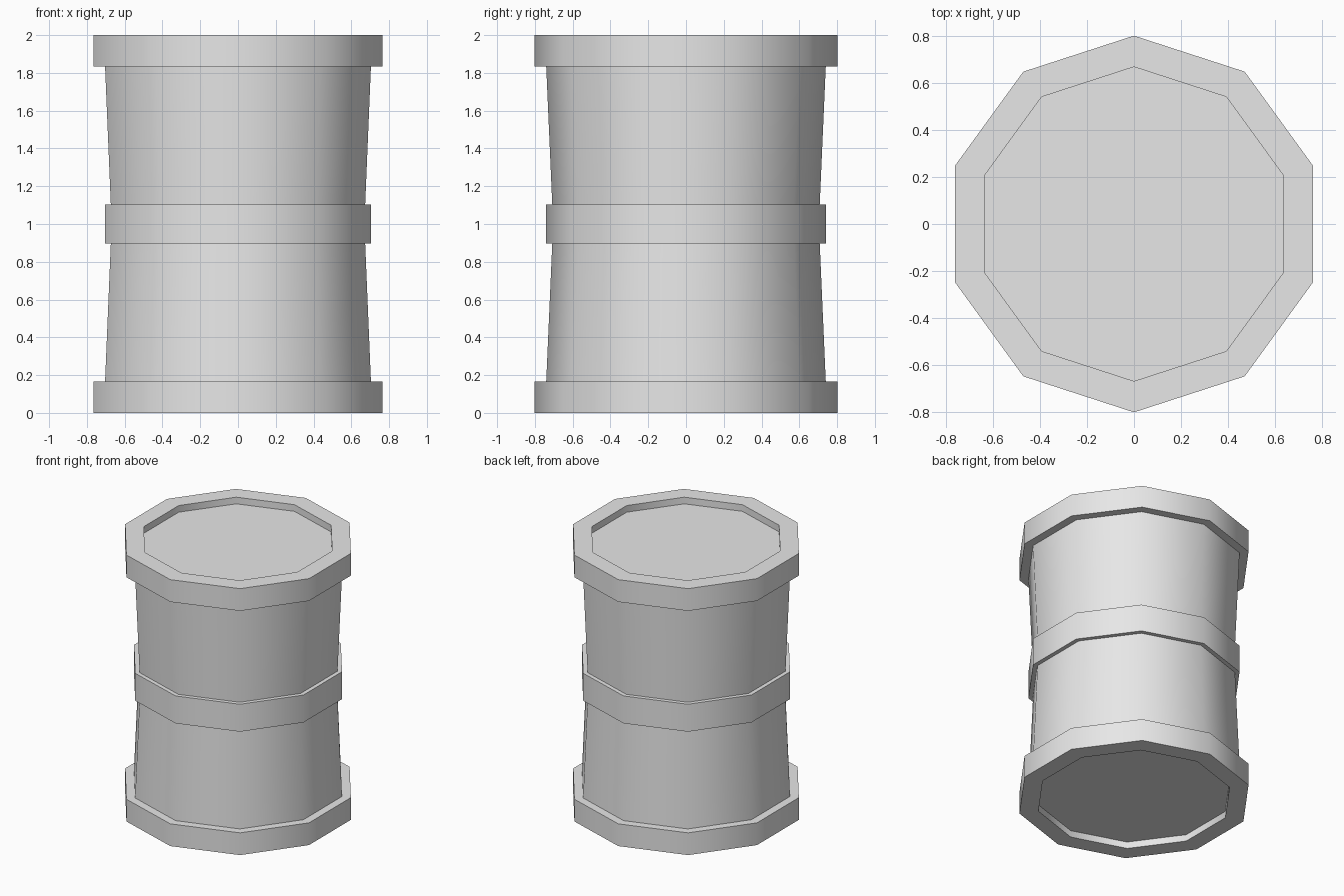
import bpy, bmesh
from math import cos, sin, tau, radians

cube = bpy.data.objects.get("Cube")
if cube:
    bpy.data.objects.remove(cube, do_unlink=True)

SIDES = 10
HEIGHT = 2.0

grey = bpy.data.materials.new("light_grey")
grey.use_nodes = True
colour = (0.8, 0.8, 0.8, 1)
grey.diffuse_color = colour
grey.node_tree.nodes["Principled BSDF"].inputs["Base Color"].default_value = colour


def lathe(name, profile, cap_start=False, cap_end=False):
    """Spin an upward (radius, z) profile into a ten-sided shell."""
    bm = bmesh.new()
    rings = []
    for r, z in profile:
        angles = [tau * (0.25 + i / SIDES) for i in range(SIDES)]
        rings.append([bm.verts.new((r * cos(a), r * sin(a), z)) for a in angles])
    for low, high in zip(rings, rings[1:]):
        for i in range(SIDES):
            j = (i + 1) % SIDES
            bm.faces.new((low[i], low[j], high[j], high[i]))
    if cap_start:
        bm.faces.new(rings[0][::-1])
    if cap_end:
        bm.faces.new(rings[-1])
    mesh = bpy.data.meshes.new(name)
    bm.to_mesh(mesh)
    bm.free()
    mesh.materials.append(grey)
    obj = bpy.data.objects.new(name, mesh)
    bpy.context.collection.objects.link(obj)
    bpy.ops.object.select_all(action="DESELECT")
    obj.select_set(True)
    bpy.context.view_layer.objects.active = obj
    bpy.ops.object.shade_smooth_by_angle(angle=radians(40))
    return obj


def mirrored(profile):
    return [(r, HEIGHT - z) for r, z in reversed(profile)]


# End rims, each with a recessed lid
rim = [(0.67, 0.05), (0.67, 0), (0.803, 0), (0.803, 0.167), (0.74, 0.167)]
lathe("bottom_rim", rim, cap_start=True)
lathe("top_rim", mirrored(rim), cap_end=True)

# Barrel walls, narrowing towards the waist
wall = [(0.74, 0.167), (0.708, 0.897)]
lathe("lower_wall", wall)
lathe("upper_wall", mirrored(wall))

# Raised waist band
lathe("waist_band", [(0.708, 0.897), (0.74, 0.897), (0.74, 1.103), (0.708, 1.103)])
